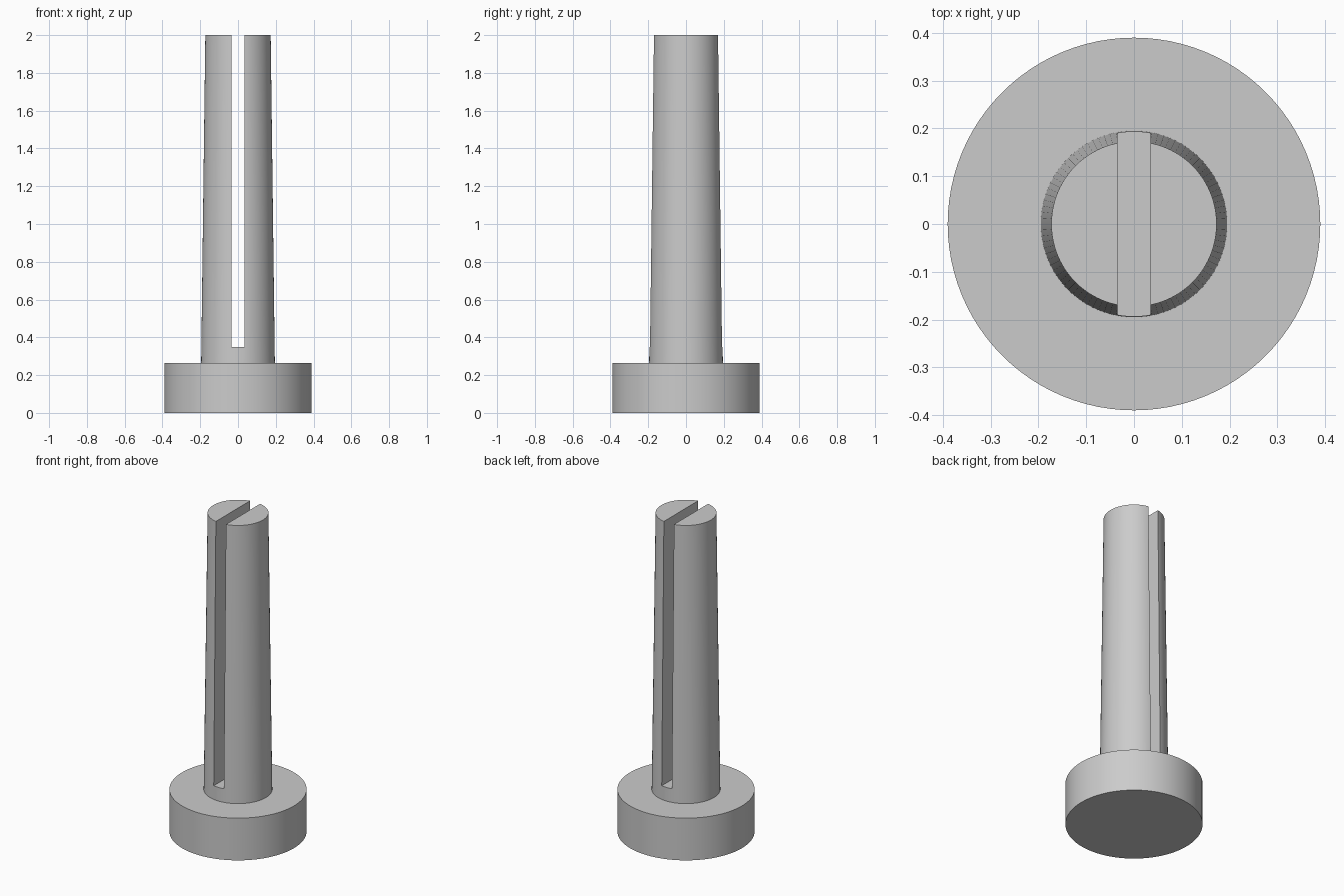
import bpy
import bmesh
from mathutils import Matrix

if "Cube" in bpy.data.objects:
    bpy.data.objects.remove(bpy.data.objects["Cube"], do_unlink=True)

BASE_R, BASE_TOP = 0.39, 0.265
SHAFT_R, TIP_R, TOP = 0.195, 0.173, 2.0
SLOT_W, SLOT_FLOOR = 0.07, 0.35
SEGMENTS = 96

grey = bpy.data.materials.new("plain_grey")
grey.use_nodes = True
grey.diffuse_color = (0.6, 0.6, 0.6, 1)
grey.node_tree.nodes["Principled BSDF"].inputs["Base Color"].default_value = grey.diffuse_color


def make_object(name, bm):
    mesh = bpy.data.meshes.new(name)
    bm.to_mesh(mesh)
    bm.free()
    mesh.materials.append(grey)
    obj = bpy.data.objects.new(name, mesh)
    bpy.context.collection.objects.link(obj)
    return obj


def cone(name, r_low, r_high, z_low, z_high):
    bm = bmesh.new()
    bmesh.ops.create_cone(bm, cap_ends=True, segments=SEGMENTS, radius1=r_low,
                          radius2=r_high, depth=z_high - z_low,
                          matrix=Matrix.Translation((0, 0, (z_low + z_high) / 2)))
    return make_object(name, bm)


def select_only(obj):
    bpy.ops.object.select_all(action="DESELECT")
    obj.select_set(True)
    bpy.context.view_layer.objects.active = obj


# Round foot and tapered shaft
base = cone("base", BASE_R, BASE_R, 0, BASE_TOP)
shaft = cone("slotted_shaft", SHAFT_R, TIP_R, BASE_TOP, TOP)

# Slot running front to back, open at the top
bm = bmesh.new()
slot_height = TOP + 0.1 - SLOT_FLOOR
bmesh.ops.create_cube(bm, size=1, matrix=Matrix.Translation((0, 0, SLOT_FLOOR + slot_height / 2))
                      @ Matrix.Diagonal((SLOT_W, 1, slot_height, 1)))
cutter = make_object("slot_cutter", bm)
cutter.hide_render = True

cut = shaft.modifiers.new("slot", "BOOLEAN")
cut.operation = "DIFFERENCE"
cut.solver = "EXACT"
cut.object = cutter
select_only(shaft)
bpy.ops.object.modifier_apply(modifier=cut.name)
bpy.data.objects.remove(cutter, do_unlink=True)

# Smooth round walls with crisp edges
for part in (base, shaft):
    select_only(part)
    bpy.ops.object.shade_smooth_by_angle(angle=0.5)
